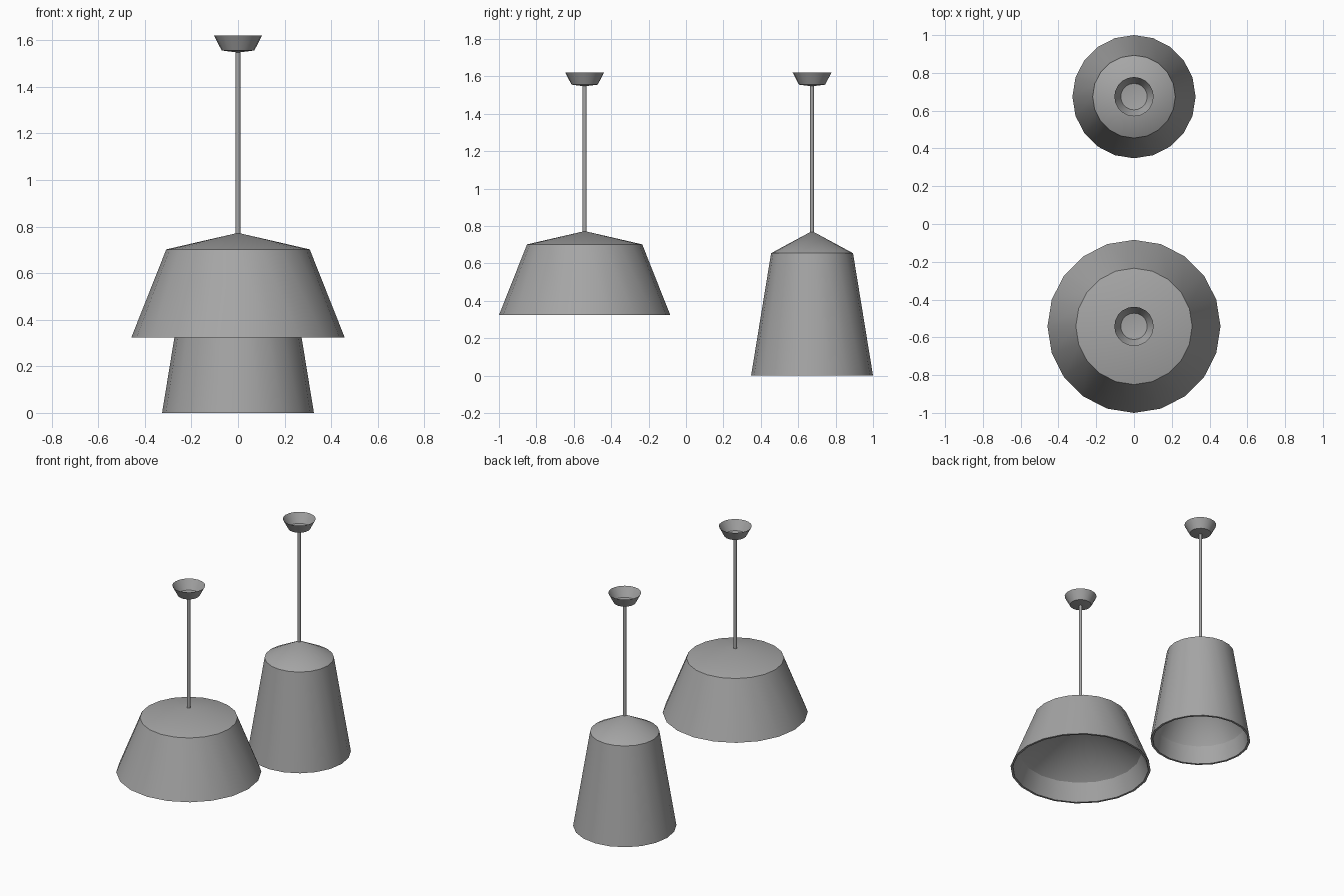
import bpy
import bmesh
import math

default_cube = bpy.data.objects.get("Cube")
if default_cube:
    bpy.data.objects.remove(default_cube, do_unlink=True)

grey = bpy.data.materials.new("mid_grey")
grey.use_nodes = True
COLOUR = (0.38, 0.38, 0.38, 1)
grey.diffuse_color = COLOUR
grey.node_tree.nodes["Principled BSDF"].inputs["Base Color"].default_value = COLOUR


def lathe(name, profile, y, sides=20):
    """Spin a (radius, height) profile around a vertical axis at y."""
    bm = bmesh.new()
    verts = [bm.verts.new((r, 0, z)) for r, z in profile]
    edges = [bm.edges.new(pair) for pair in zip(verts, verts[1:])]
    bmesh.ops.spin(bm, geom=verts + edges, cent=(0, 0, 0), axis=(0, 0, 1),
                   angle=math.tau, steps=sides, use_merge=True)
    bmesh.ops.remove_doubles(bm, verts=bm.verts, dist=0.0005)
    bmesh.ops.recalc_face_normals(bm, faces=bm.faces)
    mesh = bpy.data.meshes.new(name)
    bm.to_mesh(mesh)
    bm.free()
    mesh.materials.append(grey)
    obj = bpy.data.objects.new(name, mesh)
    obj.location.y = y
    bpy.context.collection.objects.link(obj)
    bpy.ops.object.select_all(action="DESELECT")
    obj.select_set(True)
    bpy.context.view_layer.objects.active = obj
    bpy.ops.object.shade_smooth_by_angle(angle=math.radians(35))
    return obj


def pendant(prefix, y, bottom, rim_r, shoulder, shoulder_r, apex):
    wall = 0.015
    depth = 0.12
    t = depth / (shoulder - bottom)
    inner_r = rim_r + (shoulder_r - rim_r) * t - wall

    # Shade with a conical cap; inside, a short lip turns into a hollow cone
    shade = lathe(prefix + "_shade", [
        (0, apex), (shoulder_r, shoulder), (rim_r, bottom),
        (rim_r - wall, bottom), (inner_r, bottom + depth),
        (0, apex - wall)], y)
    # Keep the crease between lip and hollow cone crisp
    mesh = shade.data
    for edge in mesh.edges:
        ends = [mesh.vertices[i].co for i in edge.vertices]
        if all(abs(c.z - bottom - depth) < 0.001 for c in ends):
            edge.use_edge_sharp = True

    # Hanging rod
    lathe(prefix + "_rod", [
        (0, apex - 0.01), (0.0105, apex - 0.01), (0.0105, 1.549), (0, 1.549)],
        y, 12)

    # Open ceiling cup
    lathe(prefix + "_ceiling_cup", [
        (0, 1.547), (0.07, 1.556), (0.104, 1.621)], y)


pendant("wide_lamp", -0.542, 0.324, 0.458, 0.702, 0.308, 0.773)
pendant("tall_lamp", 0.674, 0.0, 0.326, 0.655, 0.219, 0.773)
